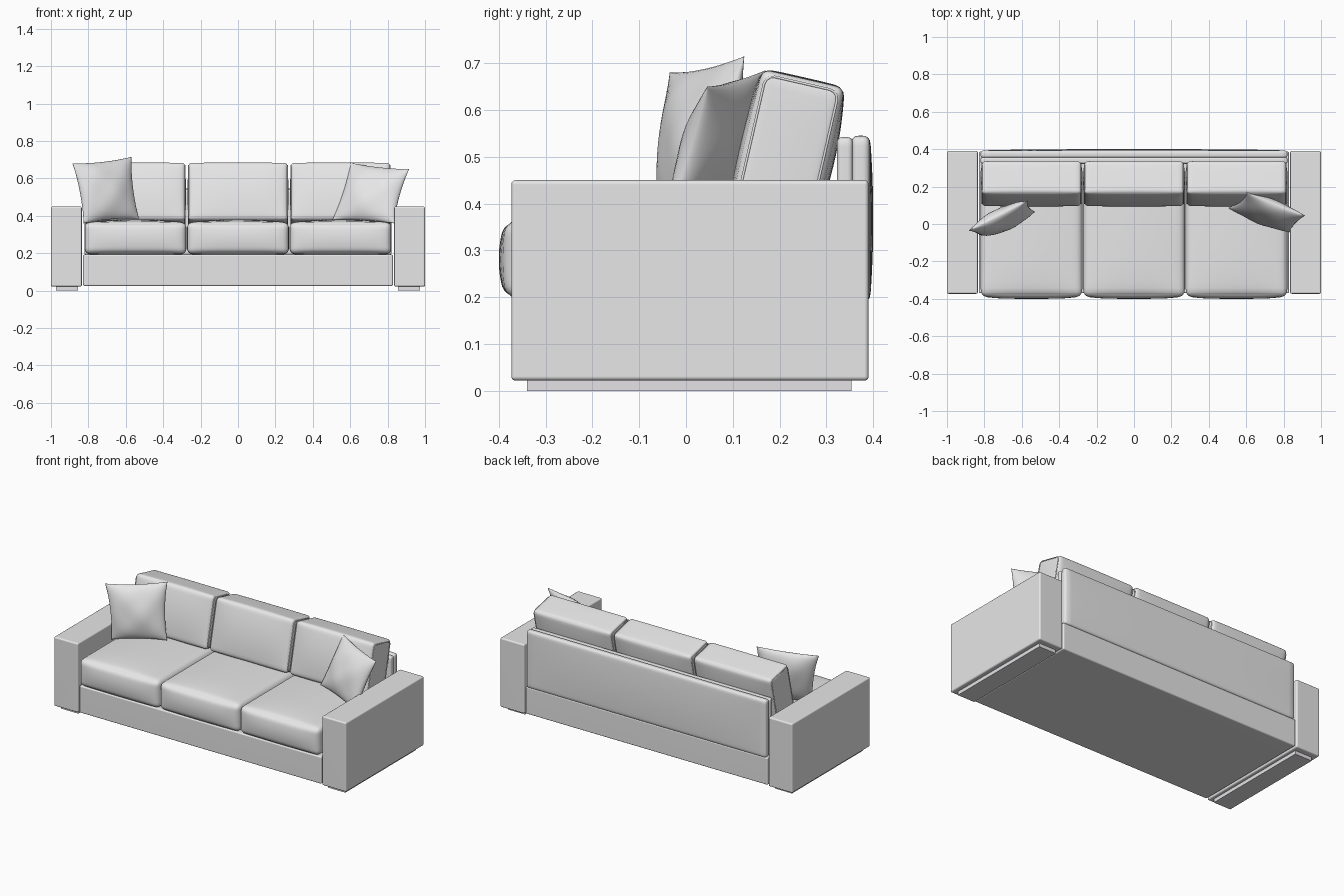
import bpy, bmesh, math
from mathutils import Vector, Matrix

cube = bpy.data.objects.get("Cube")
if cube:
    bpy.data.objects.remove(cube, do_unlink=True)


def material(name, rgb):
    m = bpy.data.materials.new(name)
    m.use_nodes = True
    m.diffuse_color = (*rgb, 1)
    m.node_tree.nodes["Principled BSDF"].inputs["Base Color"].default_value = (*rgb, 1)
    return m


fabric = material("grey fabric", (0.8, 0.8, 0.8))
foot_paint = material("pale foot", (0.8, 0.77, 0.81))


def add_object(name, bm, mat, smooth=True):
    bmesh.ops.recalc_face_normals(bm, faces=bm.faces)
    for f in bm.faces:
        f.smooth = smooth
    me = bpy.data.meshes.new(name)
    bm.to_mesh(me)
    bm.free()
    me.materials.append(mat)
    ob = bpy.data.objects.new(name, me)
    bpy.context.collection.objects.link(ob)
    return ob


def soft_box(name, lo, hi, radius, bulge=(0, 0, 0), tilt=0.0, cuts=18):
    """Rounded box whose faces swell outwards, tilted about x around its centre."""
    lo, hi = Vector(lo), Vector(hi)
    half, centre = (hi - lo) / 2, (hi + lo) / 2
    bm = bmesh.new()
    bmesh.ops.create_cube(bm, size=2)
    bmesh.ops.subdivide_edges(bm, edges=bm.edges[:], cuts=cuts, use_grid_fill=True)
    for v in bm.verts:
        u = [math.sin(c * math.pi / 2) for c in v.co]  # denser near the edges
        p = Vector([u[i] * half[i] for i in range(3)])
        core = Vector([max(radius - half[i], min(half[i] - radius, p[i])) for i in range(3)])
        out = p - core
        if out.length > 1e-6:
            p = core + out.normalized() * radius
        for i in range(3):
            j, k = (i + 1) % 3, (i + 2) % 3
            p[i] += bulge[i] * u[i] * (1 - u[j] ** 2) * (1 - u[k] ** 4)
        v.co = p
    bm.transform(Matrix.Translation(centre) @ Matrix.Rotation(tilt, 4, 'X'))
    return add_object(name, bm, fabric)


def box(name, lo, hi, mat, bevel=0.0):
    lo, hi = Vector(lo), Vector(hi)
    bm = bmesh.new()
    bmesh.ops.create_cube(bm, size=1)
    for v in bm.verts:
        v.co = (lo + hi) / 2 + v.co * (hi - lo)
    if bevel:
        bmesh.ops.bevel(bm, geom=bm.edges[:], offset=bevel, segments=4,
                        profile=0.5, affect='EDGES')
    ob = add_object(name, bm, mat, bevel > 0)
    if bevel:
        ob.modifiers.new("normals", 'WEIGHTED_NORMAL')
    return ob


def piping(name, x, cy, cz, hy, hz, tilt):
    """Thin welt running around a cushion end."""
    cu = bpy.data.curves.new(name, 'CURVE')
    cu.dimensions = '3D'
    cu.bevel_depth = 0.003
    cu.bevel_resolution = 1
    sp = cu.splines.new('POLY')
    r, pts = 0.02, []
    for q, (sy, sz) in enumerate([(1, 1), (-1, 1), (-1, -1), (1, -1)]):
        for s in range(4):
            a = (q + s / 3) * math.pi / 2
            pts.append(Vector((0, sy * (hy - r) + r * math.cos(a), sz * (hz - r) + r * math.sin(a))))
    sp.points.add(len(pts) - 1)
    turn = Matrix.Rotation(tilt, 3, 'X')
    for p, co in zip(sp.points, pts):
        p.co = (*(turn @ co + Vector((x, cy, cz))), 1)
    sp.use_cyclic_u = True
    cu.materials.append(fabric)
    bpy.context.collection.objects.link(bpy.data.objects.new(name, cu))


def pillow(name, bl, br, tr, tl, thick, phase):
    """Throw pillow stretched between four corner points."""
    bl, br, tr, tl = map(Vector, (bl, br, tr, tl))
    normal = (br - bl).cross(tl - bl).normalized()
    n = 22
    bm = bmesh.new()
    for side in (-1, 1):
        rows = []
        for i in range(n + 1):
            row = []
            for j in range(n + 1):
                u, v = (math.sin((k / n - 0.5) * math.pi) for k in (j, i))
                h = thick * max(0, (1 - u * u) * (1 - v * v)) ** 0.55
                h *= 1 + 0.08 * math.sin(5 * u + phase) * math.cos(4 * v + phase)
                a = (1 + u * (1 - 0.08 * (1 - v * v))) / 2
                b = (1 + v * (1 - 0.06 * (1 - u * u))) / 2
                p = bl.lerp(br, a).lerp(tl.lerp(tr, a), b)
                row.append(bm.verts.new(p + normal * h * side))
            rows.append(row)
        for i in range(n):
            for j in range(n):
                bm.faces.new((rows[i][j], rows[i][j + 1], rows[i + 1][j + 1], rows[i + 1][j]))
    bmesh.ops.remove_doubles(bm, verts=bm.verts, dist=0.0004)
    add_object(name, bm, fabric)


# Arms and feet
for side, label in ((-1, "right"), (1, "left")):
    x0, x1 = sorted((side * 0.835, side))
    box(label + "_arm", (x0, -0.373, 0.022), (x1, 0.39, 0.45), fabric, 0.009)
    x0, x1 = sorted((side * 0.855, side * 0.972))
    box(label + "_foot", (x0, -0.34, 0), (x1, 0.353, 0.03), foot_paint)

# Base and back
box("base", (-0.828, -0.37, 0.025), (0.828, 0.387, 0.193), fabric, 0.008)
soft_box("back_frame", (-0.82, 0.322, 0.19), (0.82, 0.357, 0.542), 0.012)
soft_box("back_panel", (-0.82, 0.353, 0.19), (0.82, 0.393, 0.545), 0.015, (0, 0.007, 0))

# Seat and back cushions
TILT = -0.225
places = ("right", "middle", "left")
for i, place in enumerate(places):
    cx = (i - 1) * 0.548
    soft_box(place + "_seat_cushion", (cx - 0.272, -0.385, 0.196), (cx + 0.272, 0.318, 0.366),
             0.03, (0, 0.015, 0.016))
    soft_box(place + "_back_cushion", (cx - 0.265, 0.126, 0.357), (cx + 0.265, 0.306, 0.671),
             0.018, (0.004, 0.014, 0.003), TILT)
    for s in (-1, 1):
        piping(place + "_back_piping", cx + s * 0.265, 0.216, 0.514, 0.08, 0.147, TILT)

# Throw pillows
pillow("right_pillow", (-0.825, -0.06, 0.36), (-0.53, 0.065, 0.385),
       (-0.57, 0.125, 0.715), (-0.885, -0.035, 0.68), 0.058, 0.4)
pillow("left_pillow", (0.505, 0.085, 0.38), (0.835, -0.045, 0.36),
       (0.915, 0.045, 0.65), (0.6, 0.17, 0.685), 0.058, 2.1)
